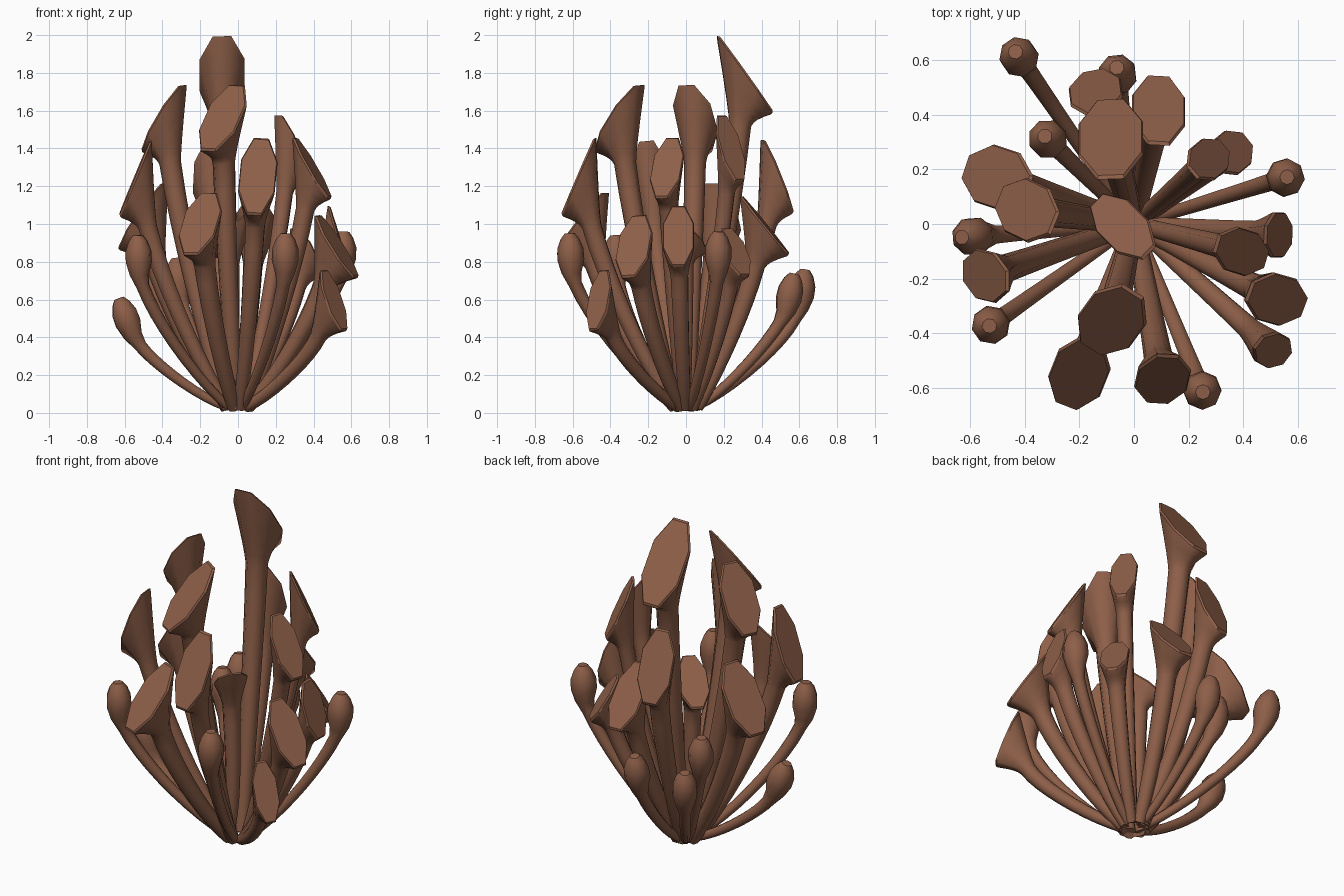
import bpy, bmesh, math
from mathutils import Vector as V

if "Cube" in bpy.data.objects:
    bpy.data.objects.remove(bpy.data.objects["Cube"])

SIDES = 8
mat = bpy.data.materials.new("warm brown")
mat.diffuse_color = (0.27, 0.115, 0.066, 1)
mat.use_nodes = True
mat.node_tree.nodes["Principled BSDF"].inputs["Base Color"].default_value = mat.diffuse_color

# flared stalks: slanted cap centre, half vector towards its high end, half width
CAPS = [
    ((-.085, .31, 1.79), (0, -.15, .21), .122), ((-.08, -.35, 1.56), (.08, .11, .18), .115),
    ((-.39, .05, 1.56), (.105, -.05, .18), .11), ((.105, -.565, 1.25), (.02, .09, .21), .10),
    ((-.20, -.545, 1.0), (.05, .125, .17), .105), ((.52, -.275, .88), (-.105, .03, .17), .095),
    ((.39, -.10, 1.295), (-.095, .03, .165), .085), ((.525, -.04, .935), (-.05, 0, .165), .085),
    ((.505, -.46, .595), (-.055, .03, .165), .07), ((-.54, -.19, 1.24), (.085, -.02, .205), .095),
    ((-.14, .48, 1.25), (.01, -.08, .2), .10), ((.27, .235, 1.4), (-.06, -.05, .18), .075),
    ((.09, .415, .99), (0, -.13, .16), .10), ((.355, .26, .85), (-.06, -.05, .13), .08),
    ((-.50, .17, 1.04), (.12, -.04, .18), .115), ((-.04, -.01, .945), (.1, -.1, .10), .085),
]
# closed buds: centre of the head
BUDS = [(.25, -.61, .82), (.555, .17, .83), (-.525, -.37, .81), (-.42, .61, .63),
        (-.585, -.045, .485), (-.315, .31, .69), (-.06, .545, .61)]


def ring(c, u, v):
    pts = []
    for i in range(SIDES):
        t = 2 * math.pi * (i + .5) / SIDES
        pts.append(c + (u * math.cos(t) + v * math.sin(t)) * 1.05)
    return pts


def round_ring(c, tangent, ref, r):
    t = tangent.normalized()
    u = (ref - t * ref.dot(t)).normalized()
    return ring(c, u * r, t.cross(u) * r)


def stem(end, ref, r, end_dir):
    """Rings along a bowed path from the shared foot to the head."""
    flat = V((end.x, end.y, 0))
    out = flat.normalized()
    p0 = out * .06 + V((0, 0, .03))
    p1 = flat * .42 + V((0, 0, end.z * .25))
    p2 = end - end_dir * end.z * .33
    rings = []
    for k in range(10):
        t = k / 9
        s = 1 - t
        p = p0*s**3 + p1*3*s*s*t + p2*3*s*t*t + end*t**3
        d = (p1-p0)*3*s*s + (p2-p1)*6*s*t + (end-p2)*3*t*t
        rings.append(round_ring(p, d, ref, r * (.65 + .35 * t)))
    return rings


def loft(name, rings, flat_rows):
    bm = bmesh.new()
    rows = [[bm.verts.new(p) for p in r] for r in rings]
    for n, (a, b) in enumerate(zip(rows, rows[1:])):
        for i in range(SIDES):
            j = (i + 1) % SIDES
            f = bm.faces.new((a[i], a[j], b[j], b[i]))
            f.smooth = n < len(rows) - 1 - flat_rows   # rim stays crisp
    bm.faces.new(rows[0][::-1])
    bm.faces.new(rows[-1])
    bmesh.ops.recalc_face_normals(bm, faces=bm.faces)
    me = bpy.data.meshes.new(name)
    bm.to_mesh(me)
    bm.free()
    me.materials.append(mat)
    ob = bpy.data.objects.new(name, me)
    bpy.context.collection.objects.link(ob)


# flared stalks with slanted caps
for n, (c, a, w) in enumerate(CAPS):
    c, a = V(c), V(a)
    flat = V((c.x, c.y, 0))
    out = flat.normalized()
    lean = min(.6, .6 * flat.length / c.z)
    d = (V((0, 0, 1)) + out * lean).normalized()
    inward = V((a.x, a.y, 0)).normalized()
    end = c - d * (a.z + .06) - inward * .005
    r = .02 + w * .32
    rings = stem(end, a, r, d)
    b = (c - end).cross(a).normalized() * w
    last = round_ring(end, d, a, r)
    cap = ring(c, a, b)
    for t, grow in ((.2, .1), (.4, .27), (.65, .56), (.93, .94)):
        rings.append([p.lerp(q, grow) + d * (t - grow) * .12 for p, q in zip(last, cap)])
    rings.append(cap)
    nrm = a.cross(b).normalized()
    if nrm.z < 0:
        nrm = -nrm
    rings.append(ring(c + nrm * .01, a * .95, b * .95))
    loft(f"flared_stalk_{n + 1}", rings, 1)

# outer stalks ending in closed buds
for n, c in enumerate(BUDS):
    c = V(c)
    flat = V((c.x, c.y, 0))
    out = flat.normalized()
    tilt = max(.05, (.8 - c.z) * 1.2)
    head = (V((0, 0, 1)) + out * tilt).normalized()
    d = (V((0, 0, 1)) + out * (tilt + .4)).normalized()
    end = c - head * .14 - out * .02
    rings = stem(end, out, .034, d)
    for h, r in ((-.08, .05), (-.01, .068), (.05, .066), (.10, .048), (.13, .026)):
        rings.append(round_ring(c + head * h, head, out, r))
    loft(f"bud_stalk_{n + 1}", rings, 0)
